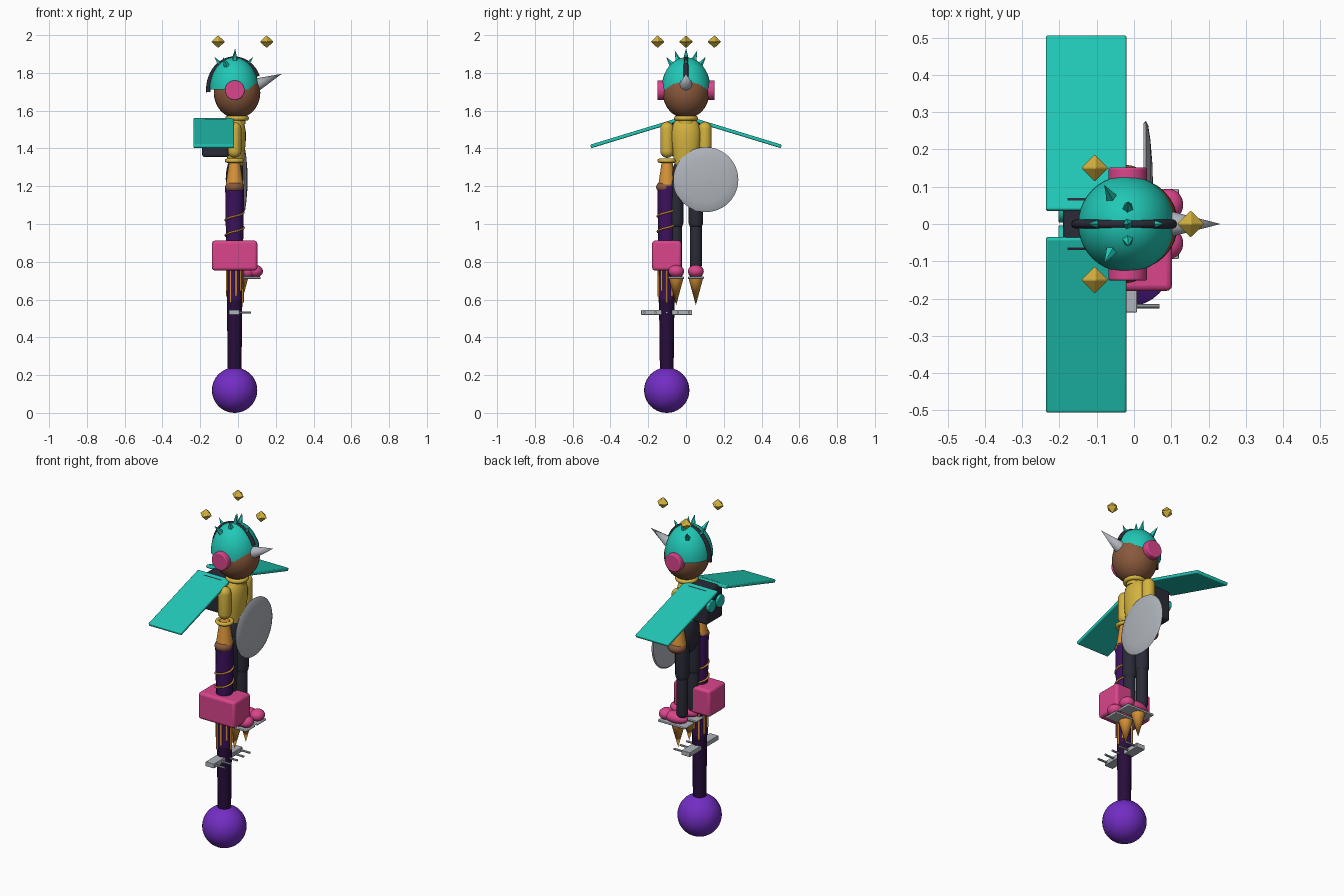
import bpy, math
from mathutils import Vector

cube = bpy.data.objects.get("Cube")
if cube:
    bpy.data.objects.remove(cube, do_unlink=True)


def material(name, r, g, b):
    m = bpy.data.materials.new(name)
    m.use_nodes = True
    m.diffuse_color = (r, g, b, 1)
    m.node_tree.nodes["Principled BSDF"].inputs["Base Color"].default_value = (r, g, b, 1)
    return m


TEAL = material("teal", .015, .58, .47)
YELLOW = material("yellow", .66, .45, .05)
BROWN = material("brown", .25, .10, .045)
PINK = material("pink", .70, .06, .26)
GRAY = material("gray", .43, .46, .50)
DARK = material("charcoal", .024, .024, .040)
ORANGE = material("orange", .70, .30, .04)
PURPLE = material("purple", .17, .026, .55)
PLUM = material("dark plum", .045, .006, .11)
DEEP = material("deep plum", .021, .004, .045)


def finish(name, mat, smooth=True):
    o = bpy.context.object
    o.name = name
    o.data.materials.append(mat)
    if smooth:
        bpy.ops.object.transform_apply(location=False, rotation=False, scale=True)
        bpy.ops.object.shade_smooth_by_angle(angle=math.radians(40))
    return o


def ball(name, mat, loc, size):
    bpy.ops.mesh.primitive_uv_sphere_add(segments=32, ring_count=20, location=loc)
    bpy.context.object.scale = size
    return finish(name, mat)


def rod(name, mat, a, b, r1, r2, sides=24, smooth=True, bevel=0):
    """Cylinder or cone running from a to b."""
    a, b = Vector(a), Vector(b)
    bpy.ops.mesh.primitive_cone_add(vertices=sides, radius1=r1, radius2=r2,
                                    depth=(b - a).length, location=(a + b) / 2)
    o = bpy.context.object
    o.rotation_euler = (b - a).to_track_quat('Z', 'Y').to_euler()
    if bevel:
        round_edges(o, bevel)
    return finish(name, mat, smooth)


def round_edges(o, width):
    m = o.modifiers.new("Rounded", 'BEVEL')
    m.width, m.segments, m.limit_method = width, 3, 'ANGLE'


def box(name, mat, loc, size, bevel=.005, rx=0):
    bpy.ops.mesh.primitive_cube_add(size=1, location=loc, rotation=(rx, 0, 0))
    o = bpy.context.object
    o.scale = size
    round_edges(o, bevel)
    return finish(name, mat)


def ring(name, mat, loc, major, minor):
    bpy.ops.mesh.primitive_torus_add(major_radius=major, minor_radius=minor, location=loc,
                                     major_segments=32, minor_segments=12)
    return finish(name, mat)


def tube(name, mat, points, radius):
    c = bpy.data.curves.new(name, 'CURVE')
    c.dimensions, c.bevel_depth, c.bevel_resolution = '3D', radius, 2
    c.use_fill_caps = True
    s = c.splines.new('POLY')
    s.points.add(len(points) - 1)
    for p, q in zip(s.points, points):
        p.co = (*q, 1)
    o = bpy.data.objects.new(name, c)
    bpy.context.collection.objects.link(o)
    c.materials.append(mat)


def lathe(name, mat, loc, profile, scale=(1, 1, 1), sides=32):
    """Closed surface from (radius, height) pairs."""
    verts, faces = [], []
    for r, z in profile:
        for i in range(sides):
            t = i * math.tau / sides
            verts.append((r * math.cos(t), r * math.sin(t), z))
    for k in range(len(profile) - 1):
        for i in range(sides):
            j = (i + 1) % sides
            faces.append((k * sides + i, k * sides + j, (k + 1) * sides + j, (k + 1) * sides + i))
    faces.append(tuple(reversed(range(sides))))
    faces.append(tuple(range(len(verts) - sides, len(verts))))
    me = bpy.data.meshes.new(name)
    me.from_pydata(verts, [], faces)
    o = bpy.data.objects.new(name, me)
    bpy.context.collection.objects.link(o)
    bpy.ops.object.select_all(action='DESELECT')
    bpy.context.view_layer.objects.active = o
    o.select_set(True)
    o.location, o.scale = loc, scale
    return finish(name, mat)


def capsule(name, mat, x, y, low, high, r):
    arc = [math.pi / 2 * i / 6 for i in range(7)]
    prof = [(max(r * math.sin(t), .0005), low + r - r * math.cos(t)) for t in arc]
    prof += [(max(r * math.cos(t), .0005), high - r + r * math.sin(t)) for t in arc]
    lathe(name, mat, (x, y, 0), prof)


# Head and domed helmet
ball("head", BROWN, (-.005, 0, 1.695), (.123, .123, .135))
dome = [(max(.13 * math.cos(t), .0005), .17 * math.sin(t))
        for t in [math.pi / 2 * i / 12 for i in range(13)]]
lathe("helmet", TEAL, (-.02, 0, 1.712), dome, sides=40)
arc = [math.radians(d) for d in range(25, 190, 5)]
tube("helmet_crest", DARK,
     [(-.02 + .137 * math.cos(t), 0, 1.712 + .163 * math.sin(t)) for t in arc], .012)

# Helmet spikes, pointing out from the dome
spikes = [(-.125, 0, 1.885), (.08, 0, 1.885), (-.015, 0, 1.93)]
for s in (-1, 1):
    spikes += [(-.08, s * .105, 1.885), (-.015, s * .06, 1.92)]
core = Vector((-.02, 0, 1.74))
for tip in spikes:
    d = (Vector(tip) - core).normalized()
    rod("helmet_spike", TEAL, Vector(tip) - d * .075, tip, .021, 0, 5, False)

# Forehead horn, ear covers and floating gems
rod("horn", GRAY, (.10, 0, 1.738), (.232, 0, 1.795), .034, 0)
for s in (-1, 1):
    rod("ear_cover", PINK, (-.017, s * .105, 1.708), (-.017, s * .152, 1.708), .052, .052, 32, True, .006)
for x, y in ((-.105, -.15), (-.105, .15), (.152, 0)):
    o = rod("gem_top", YELLOW, (x, y, 1.965), (x, y, 2), .038, 0, 4, False, .003)
    o = rod("gem_bottom", YELLOW, (x, y, 1.965), (x, y, 1.93), .038, 0, 4, False, .003)

# Torso, collar and hips
lathe("torso", YELLOW, (-.012, 0, 0),
      [(.058, 1.31), (.068, 1.36), (.078, 1.44), (.078, 1.49), (.068, 1.53), (.045, 1.56)],
      (.68, 1, 1))
rod("neck", YELLOW, (-.005, 0, 1.53), (-.005, 0, 1.58), .045, .045)
ring("collar", YELLOW, (-.005, 0, 1.56), .05, .013)
ball("hips", DARK, (-.015, 0, 1.24), (.05, .08, .12))

# Arms, legs and hovering shoes on both sides
for s, side in ((-1, "right"), (1, "left")):
    y = s * .1
    capsule(side + "_upper_arm", YELLOW, -.018, y, 1.35, 1.54, .036)
    ring(side + "_bracelet", YELLOW, (-.018, y, 1.335), .04, .011)
    rod(side + "_forearm", ORANGE, (-.018, y, 1.21), (-.018, y, 1.34), .046, .027)
    ball(side + "_hand", BROWN, (-.018, s * .108, 1.195), (.05, .05, .034))
    y = s * .052
    capsule(side + "_thigh", DARK, -.012, y, .97, 1.25, .038)
    capsule(side + "_shin", DARK, -.012, y, .75, 1.02, .032)
    ball(side + "_shoe", PINK, (.03, y, .745), (.075, .04, .033))
    ball(side + "_shoe_toe", PINK, (.092, y, .75), (.04, .042, .033))
    box(side + "_hover_plate", GRAY, (.03, y, .715), (.18, .085, .012), .004)
    rod(side + "_flame", ORANGE, (.015, y, .71), (.015, y, .57), .038, 0)
    # Wing, sloping down and outwards
    box(side + "_wing", TEAL, (-.128, s * .27, 1.482), (.216, .49, .019), .006,
        -s * math.atan2(.14, .46))
    rod(side + "_pack_nozzle", TEAL, (-.185, s * .04, 1.46), (-.203, s * .04, 1.46), .036, .036, 24, True, .004)

# Back pack
box("back_pack", DARK, (-.12, 0, 1.455), (.14, .15, .20), .012)

# Shallow round shield, facing forward
shield = lathe("shield", GRAY, (.026, .105, 1.235),
               [(.165, 0), (.172, .006), (.16, .012), (.12, .018), (.06, .023), (.001, .025)], sides=48)
shield.rotation_euler = (0, math.pi / 2, 0)

# Staff with orb
SX, SY = -.018, -.102
ball("orb", PURPLE, (SX, SY, .12), (.12, .12, .12))
rod("staff_lower", DEEP, (SX, SY, .2), (SX, SY, .6), .036, .041, 12)
rod("staff_upper", PLUM, (SX, SY, .6), (SX, SY, 1.2), .041, .05, 12)
box("staff_block", PINK, (SX, SY, .833), (.24, .155, .158), .015)

# Winding cord and hanging strands
turns = [(SX + .049 * math.cos(i * .25), SY + .049 * math.sin(i * .25), .90 + i * .0032)
         for i in range(56)]
tube("staff_cord", ORANGE, turns, .005)
for i in range(9):
    t = i * math.tau / 9
    x, y = SX + .043 * math.cos(t), SY + .043 * math.sin(t)
    low = .585 + .03 * (i % 3)
    tube("hanging_strand", ORANGE, [(x, y, low), (x, y, .77)], .006)

# Toothed crossbar
box("crossbar", GRAY, (-.02, SY, .532), (.056, .27, .027), .003)
for k in range(-2, 3):
    y = SY + k * .059
    rod("crossbar_tooth", GRAY, (0, y, .532), (.068, y, .532), .006, .006, 8)
